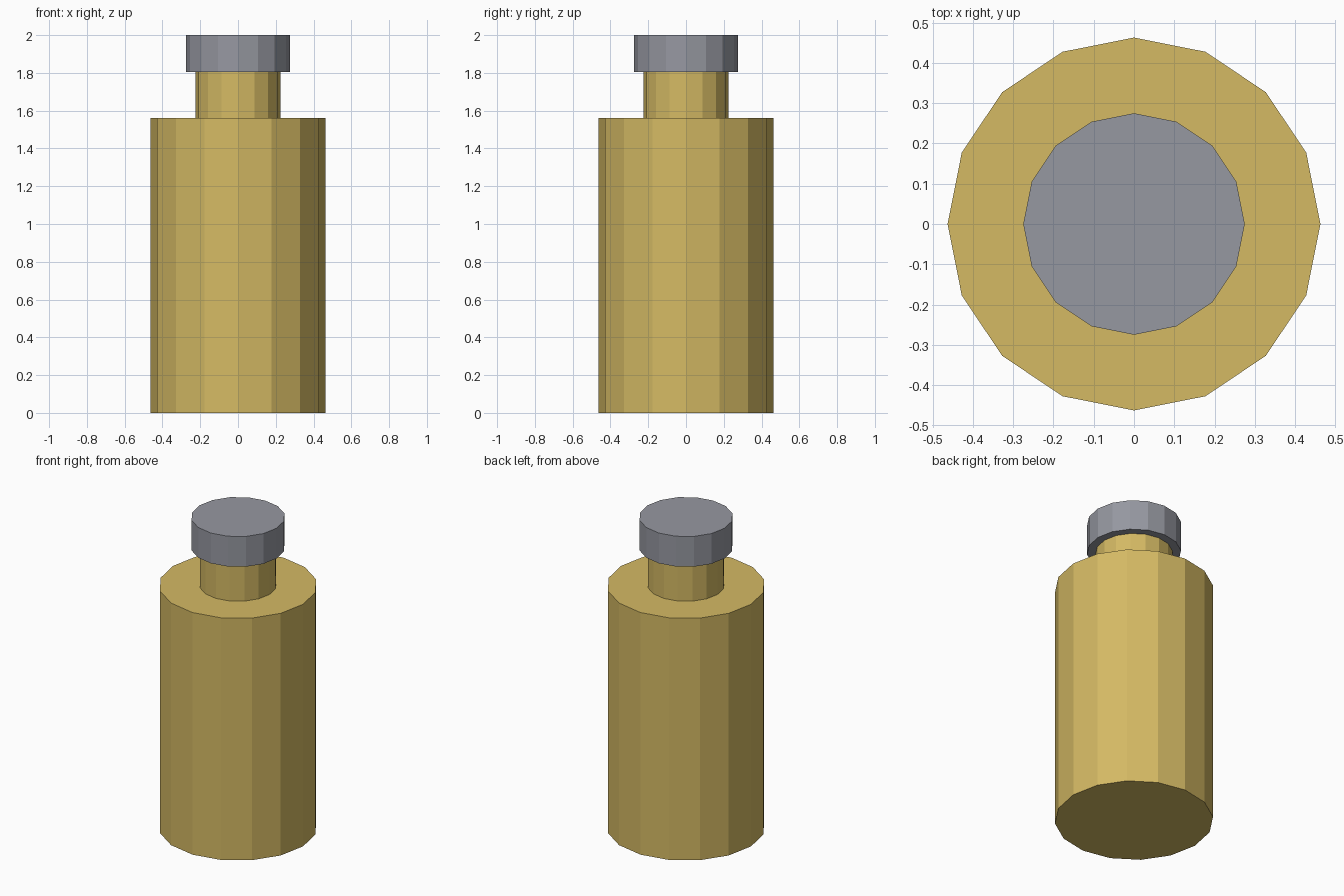
import bpy

default_cube = bpy.data.objects.get("Cube")
if default_cube:
    bpy.data.objects.remove(default_cube, do_unlink=True)


def make_material(name, colour):
    mat = bpy.data.materials.new(name)
    mat.use_nodes = True
    mat.diffuse_color = (*colour, 1)
    mat.node_tree.nodes["Principled BSDF"].inputs["Base Color"].default_value = (*colour, 1)
    return mat


def make_drum(name, radius, bottom, top, mat):
    """Flat-faced 16-sided cylinder between two heights."""
    bpy.ops.mesh.primitive_cylinder_add(
        vertices=16, radius=radius, depth=top - bottom,
        location=(0, 0, (bottom + top) / 2))
    obj = bpy.context.object
    obj.name = name
    obj.data.materials.append(mat)
    return obj


gold = make_material("muted gold", (0.66, 0.49, 0.127))
grey = make_material("cool grey", (0.305, 0.315, 0.356))

# Bottle body, narrow neck and overhanging cap
make_drum("bottle_body", 0.463, 0, 1.56, gold)
make_drum("bottle_neck", 0.225, 1.56, 1.805, gold)
make_drum("bottle_cap", 0.275, 1.805, 2, grey)
